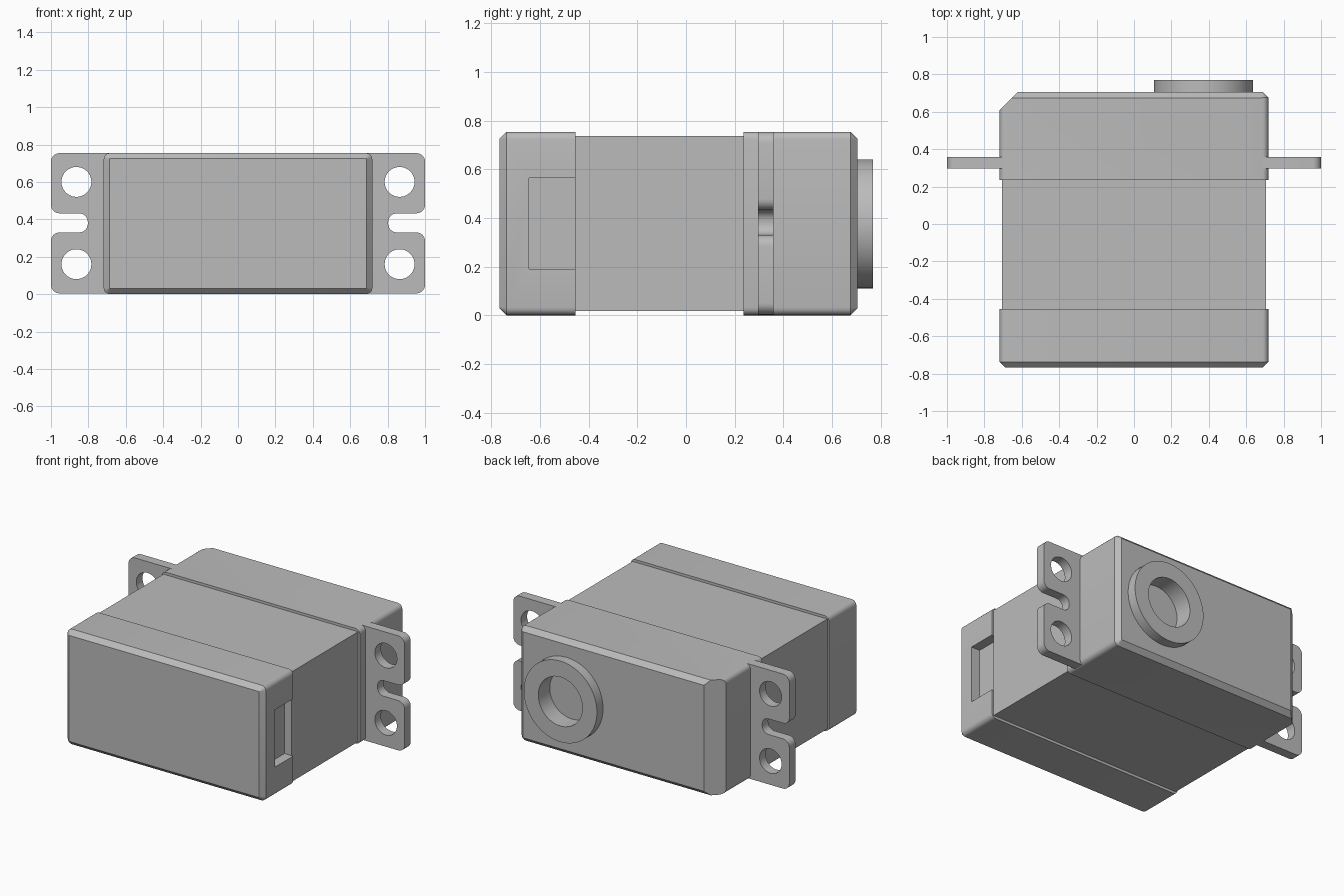
import bpy, bmesh, math
from mathutils import Matrix, Vector
from mathutils.geometry import interpolate_bezier

cube = bpy.data.objects.get("Cube")
if cube:
    bpy.data.objects.remove(cube, do_unlink=True)

# One plain grey plastic
GREY = (0.5, 0.5, 0.5, 1)
plastic = bpy.data.materials.new("grey plastic")
plastic.use_nodes = True
plastic.diffuse_color = GREY
plastic.node_tree.nodes["Principled BSDF"].inputs["Base Color"].default_value = GREY

HALF_W, HEIGHT = 0.718, 0.754
MID_Z = HEIGHT / 2
CHAMFER = 0.03


def add_object(name, bm):
    bmesh.ops.recalc_face_normals(bm, faces=bm.faces[:])
    mesh = bpy.data.meshes.new(name)
    bm.to_mesh(mesh)
    bm.free()
    mesh.materials.append(plastic)
    obj = bpy.data.objects.new(name, mesh)
    bpy.context.collection.objects.link(obj)
    return obj


def box(name, lo, hi):
    lo, hi = Vector(lo), Vector(hi)
    bm = bmesh.new()
    bmesh.ops.create_cube(bm, size=1, matrix=Matrix.LocRotScale((lo + hi) / 2, None, hi - lo))
    return add_object(name, bm)


def cylinder(name, x, z, radius, y0, y1):
    bm = bmesh.new()
    place = Matrix.Translation((x, (y0 + y1) / 2, z)) @ Matrix.Rotation(math.pi / 2, 4, 'X')
    bmesh.ops.create_cone(bm, cap_ends=True, segments=64, radius1=radius, radius2=radius,
                          depth=y1 - y0, matrix=place)
    return add_object(name, bm)


def rounded(corners, radius, steps=8):
    """Outline with every corner replaced by an arc."""
    points = []
    for i, p in enumerate(corners):
        p = Vector(p)
        a = p + (Vector(corners[i - 1]) - p).normalized() * radius
        b = p + (Vector(corners[(i + 1) % len(corners)]) - p).normalized() * radius
        points += interpolate_bezier(a, a.lerp(p, 0.5523), b.lerp(p, 0.5523), b, steps)
    return points


def cap(name, stations):
    """Rounded box along y, lofted through (y, inset) stations."""
    bm = bmesh.new()
    rings = []
    for y, inset in stations:
        w, h = HALF_W - inset, MID_Z - inset
        outline = rounded([(-w, -h), (w, -h), (w, h), (-w, h)], 0.032 - inset, 6)
        rings.append([bm.verts.new((p.x, y, MID_Z + p.y)) for p in outline])
    for r0, r1 in zip(rings, rings[1:]):
        for i in range(len(r0)):
            bm.faces.new((r0[i - 1], r0[i], r1[i], r1[i - 1]))
    bm.faces.new(rings[0])
    bm.faces.new(rings[-1])
    return bm


def cut(obj, cutter):
    mod = obj.modifiers.new("cut", 'BOOLEAN')
    mod.operation, mod.solver, mod.object = 'DIFFERENCE', 'EXACT', cutter
    bpy.context.view_layer.update()
    graph = bpy.context.evaluated_depsgraph_get()
    mesh = bpy.data.meshes.new_from_object(obj.evaluated_get(graph))
    obj.modifiers.clear()
    obj.data = mesh


def circle(x, z, radius, count=40):
    return [Vector((x + radius * math.cos(t), z + radius * math.sin(t)))
            for t in (math.tau * i / count for i in range(count))]


def mounting_tab(name, side):
    """Flat plate with two screw holes and an open slot."""
    x0, x1, xs = 0.68, 1.0, 0.803
    low, high = 0.33, 0.432
    plate = rounded([(x0, 0.004), (x1, 0.004), (x1, low), (xs, low),
                     (xs, high), (x1, high), (x1, HEIGHT), (x0, HEIGHT)], 0.046)
    # Square off the root corners, which sit inside the body
    plate = [Vector((x0, 0.004))] + plate[8:-8] + [Vector((x0, HEIGHT))]
    curve = bpy.data.curves.new(name, 'CURVE')
    curve.dimensions, curve.fill_mode, curve.extrude = '2D', 'BOTH', 0.0315
    for loop in (plate, circle(0.864, 0.6, 0.08), circle(0.864, 0.16, 0.08)):
        spline = curve.splines.new('POLY')
        spline.points.add(len(loop) - 1)
        spline.use_cyclic_u = True
        for point, p in zip(spline.points, loop):
            point.co = (side * p.x, p.y, 0, 1)
    source = bpy.data.objects.new(name + "_outline", curve)
    bpy.context.collection.objects.link(source)
    bpy.context.view_layer.update()
    graph = bpy.context.evaluated_depsgraph_get()
    mesh = bpy.data.meshes.new_from_object(source.evaluated_get(graph))
    bpy.data.objects.remove(source, do_unlink=True)
    bm = bmesh.new()
    bm.from_mesh(mesh)
    bmesh.ops.remove_doubles(bm, verts=bm.verts[:], dist=0.0005)
    bm.transform(Matrix.Translation((0, 0.3275, 0)) @ Matrix.Rotation(math.pi / 2, 4, 'X'))
    return add_object(name, bm)


# Middle casing, slightly smaller than the caps
middle = box("middle_casing", (-0.705, -0.455, 0.017), (0.705, 0.236, 0.737))

# Front cap with a cable recess on its left side
front = add_object("front_cap", cap("front_cap", [(-0.767, CHAMFER), (-0.737, 0), (-0.455, 0)]))
recess = box("recess_cutter", (0.655, -0.645, 0.19), (0.8, -0.4, 0.565))
cut(front, recess)

# Rear cap with one large corner chamfer
bm = cap("rear_cap", [(0.236, 0), (0.675, 0), (0.705, CHAMFER)])
sliced = bmesh.ops.bisect_plane(bm, geom=bm.verts[:] + bm.edges[:] + bm.faces[:],
                                plane_co=(-HALF_W, 0.61, 0), plane_no=(-1, 1, 0),
                                clear_outer=True)
rim = [e for e in sliced["geom_cut"] if isinstance(e, bmesh.types.BMEdge)]
bmesh.ops.holes_fill(bm, edges=rim)
rear = add_object("rear_cap", bm)

# Output boss with a blind bore
boss = cylinder("output_boss", 0.372, 0.376, 0.265, 0.70, 0.769)
bore = cylinder("bore_cutter", 0.372, 0.376, 0.16, 0.65, 0.9)
cut(rear, bore)
cut(boss, bore)

# Mounting tabs
tabs = [mounting_tab("left_mounting_tab", 1), mounting_tab("right_mounting_tab", -1)]

for cutter in (recess, bore):
    bpy.data.objects.remove(cutter, do_unlink=True)

# Smooth the rounds, keep the edges crisp
bpy.ops.object.select_all(action='DESELECT')
for obj in [front, rear, boss] + tabs:
    obj.select_set(True)
    bpy.context.view_layer.objects.active = obj
bpy.ops.object.shade_smooth_by_angle(angle=math.radians(30))
